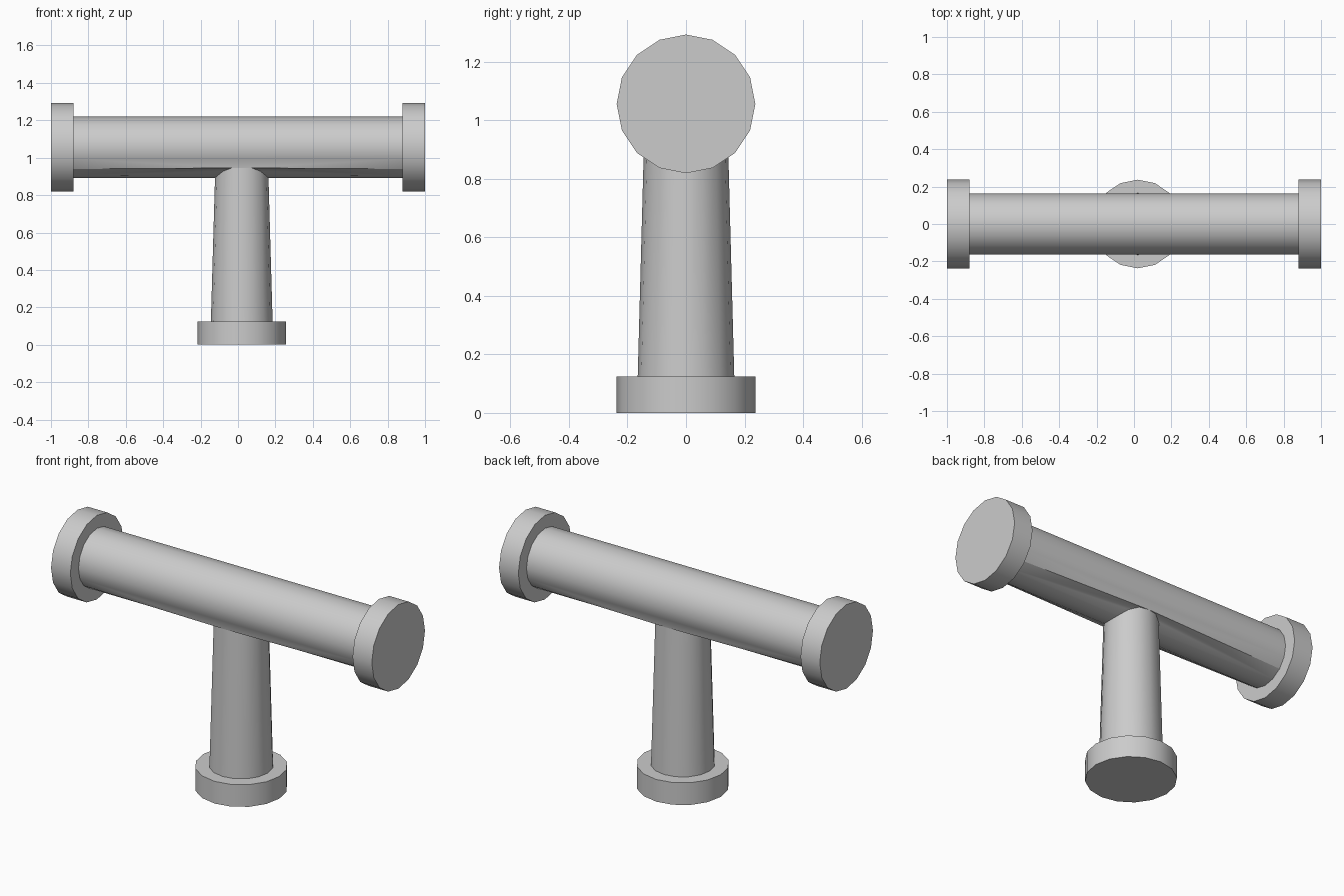
import bpy, bmesh
from math import sin, cos, pi
from mathutils import Vector

if "Cube" in bpy.data.objects:
    bpy.data.objects.remove(bpy.data.objects["Cube"])

N = 16
ZC, R_PIPE, R_FLANGE, END = 1.056, 0.164, 0.237, 0.88
SX = 0.02  # stem centre
bm = bmesh.new()


def face(*verts):
    bm.faces.new(verts)


def bridge(a, b):
    for i in range(N):
        j = (i + 1) % N
        face(a[i], a[j], b[j], b[i])


def flange(ring, centre, offset):
    # shoulder, rim and flat end cap grown from an open pipe end
    c = Vector(centre)
    wide = [bm.verts.new(c + (v.co - c).normalized() * R_FLANGE) for v in ring]
    rim = [bm.verts.new(v.co + Vector(offset)) for v in wide]
    bridge(ring, wide)
    bridge(wide, rim)
    face(*rim)


def pipe_ring(x):
    return [bm.verts.new((x, R_PIPE * sin(2 * pi * k / N), ZC - R_PIPE * cos(2 * pi * k / N)))
            for k in range(N)]


def stem_ring(r, z_of_y):
    out = []
    for j in range(N):
        x, y = r * cos(2 * pi * j / N), r * sin(2 * pi * j / N)
        out.append(bm.verts.new((SX + x, y, z_of_y(abs(y)))))
    return out


# Rings: two pipe ends, stem foot and saddle-shaped stem top
right, left = pipe_ring(END), pipe_ring(-END)
foot = stem_ring(0.165, lambda y: 0.125)
top = stem_ring(0.143, lambda y: min(0.945, ZC - (R_PIPE ** 2 - y * y) ** 0.5))
bridge(foot, top)

# Upper pipe strips
for k in range(3, 13):
    face(right[k], right[k + 1], left[k + 1], left[k])

# Strips above the saddle, front and back
for s in (1, -1):
    t = top[4 * s]
    face(right[3 * s], left[3 * s], t)
    face(right[3 * s], t, right[2 * s])
    face(left[3 * s], left[2 * s], t)

# Underside of the pipe fanning into the stem
for ring, idx in ((right, lambda j: j % N), (left, lambda j: (8 - j) % N)):
    for k in range(-2, 2):
        a, b, c = (top[idx(2 * k + i)] for i in range(3))
        face(ring[k], a, b)
        face(ring[k], b, ring[k + 1])
        face(b, c, ring[k + 1])

# End flanges and base flange
flange(right, (END, 0, ZC), (1 - END, 0, 0))
flange(left, (-END, 0, ZC), (END - 1, 0, 0))
flange(foot, (SX, 0, 0.125), (0, 0, -0.125))

bmesh.ops.recalc_face_normals(bm, faces=bm.faces)
mesh = bpy.data.meshes.new("pipe_tee")
bm.to_mesh(mesh)
bm.free()
obj = bpy.data.objects.new("pipe_tee", mesh)
bpy.context.collection.objects.link(obj)
bpy.context.view_layer.objects.active = obj
obj.select_set(True)
bpy.ops.object.shade_smooth_by_angle(angle=0.65)
